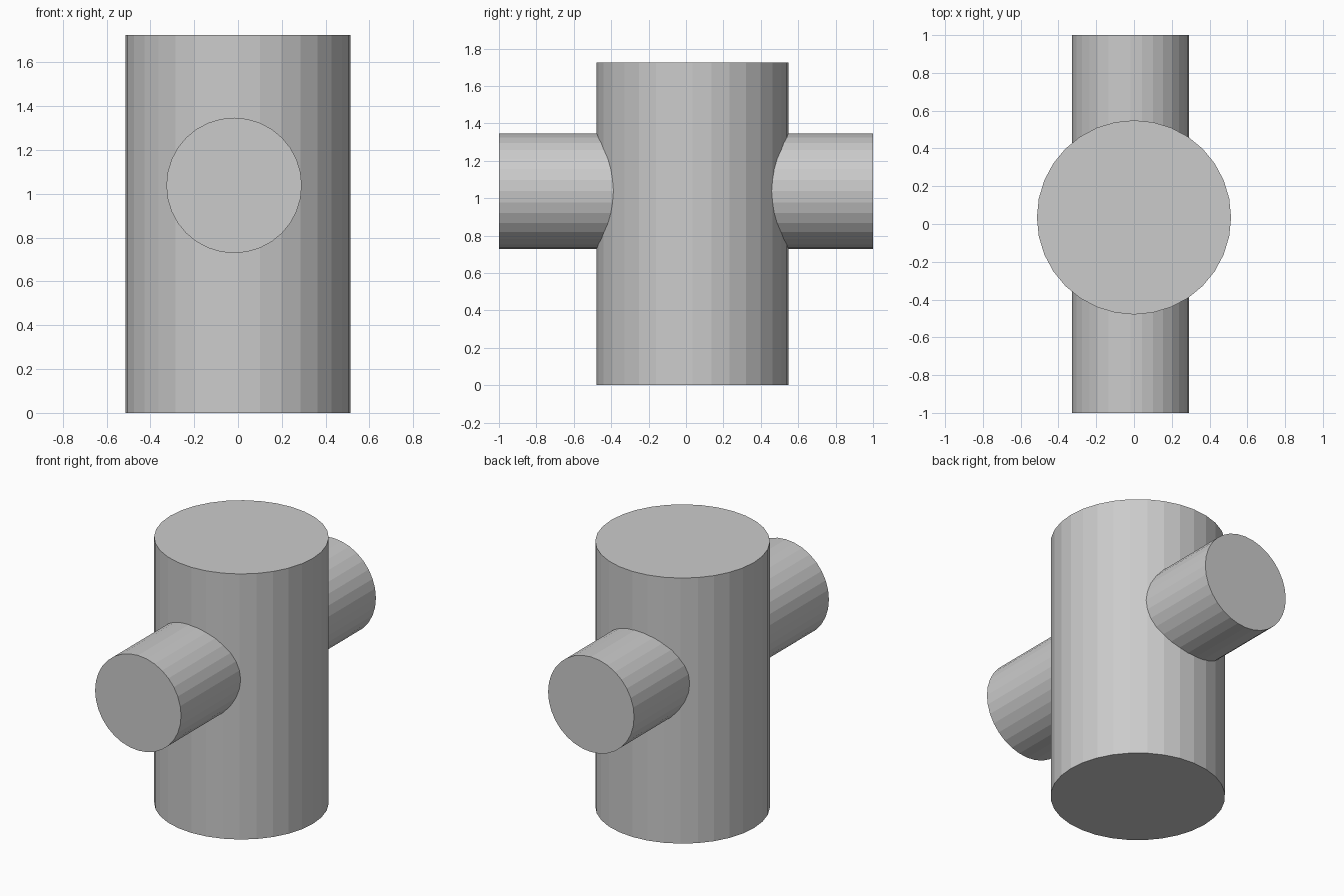
import bpy
from math import radians

cube = bpy.data.objects.get("Cube")
if cube:
    bpy.data.objects.remove(cube, do_unlink=True)

# Single plain grey
grey = bpy.data.materials.new("plain grey")
grey.use_nodes = True
colour = (0.6, 0.6, 0.6, 1)
grey.diffuse_color = colour
grey.node_tree.nodes["Principled BSDF"].inputs["Base Color"].default_value = colour


def cylinder(name, radius, length, location, tilt=0):
    bpy.ops.mesh.primitive_cylinder_add(
        vertices=32, radius=radius, depth=length,
        location=location, rotation=(radians(tilt), 0, 0))
    part = bpy.context.object
    part.name = name
    part.data.materials.append(grey)
    return part


# Upright body, flat faceted
HEIGHT = 1.725
cylinder("upright_cylinder", 0.514, HEIGHT, (0, 0.035, HEIGHT / 2))

# Horizontal bar passing through the body from front to back
cylinder("cross_cylinder", 0.309, 2, (-0.018, 0, 1.038), 90)
